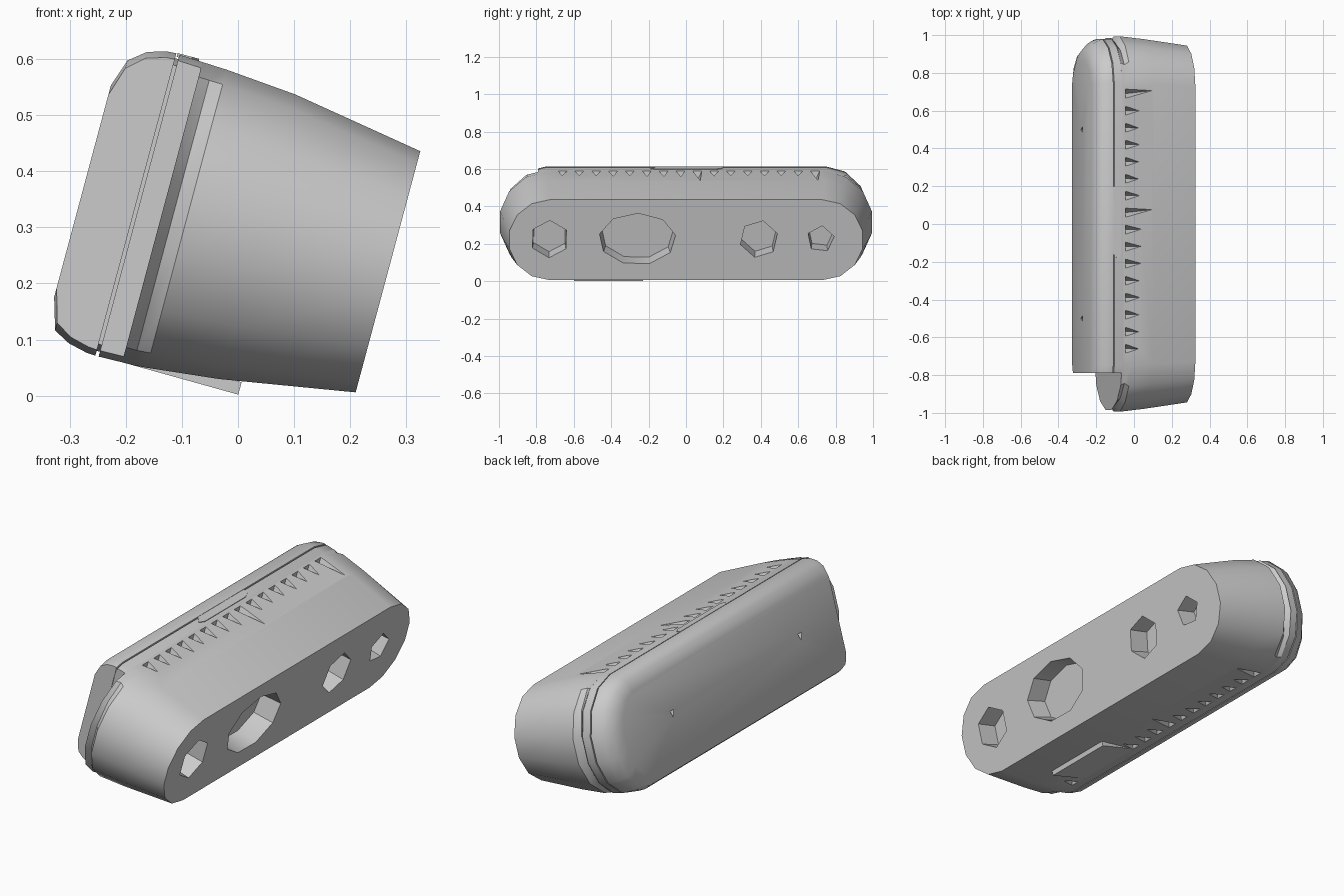
import bpy, bmesh, math, random
from mathutils import Vector

cube = bpy.data.objects.get("Cube")
if cube:
    bpy.data.objects.remove(cube, do_unlink=True)

random.seed(4)
TILT = math.radians(15)
HEIGHT = 0.562          # height of the tilted body at its widest section
SEGMENTS = 7            # facets on each rounded end

grey = bpy.data.materials.new("light_grey")
grey.use_nodes = True
COLOUR = (0.6, 0.6, 0.6, 1)
grey.diffuse_color = COLOUR
grey.node_tree.nodes["Principled BSDF"].inputs["Base Color"].default_value = COLOUR


def place(u, y, v):
    """Local across / along / up coordinates to the tilted world frame."""
    c, s = math.cos(TILT), math.sin(TILT)
    return Vector((c * u + s * v, y, c * v - s * u))


def finish(bm, name):
    bmesh.ops.recalc_face_normals(bm, faces=bm.faces[:])
    mesh = bpy.data.meshes.new(name)
    bm.to_mesh(mesh)
    bm.free()
    mesh.materials.append(grey)
    obj = bpy.data.objects.new(name, mesh)
    bpy.context.collection.objects.link(obj)
    return obj


def select_only(obj):
    bpy.ops.object.select_all(action='DESELECT')
    obj.select_set(True)
    bpy.context.view_layer.objects.active = obj


def smooth(obj):
    select_only(obj)
    bpy.ops.object.shade_smooth_by_angle(angle=math.radians(35))


def bridge(bm, rings):
    """Join equal rings of points into a closed solid."""
    rings = [[bm.verts.new(place(*p)) for p in ring] for ring in rings]
    n = len(rings[0])
    for a, b in zip(rings, rings[1:]):
        for i in range(n):
            j = (i + 1) % n
            bm.faces.new((a[i], a[j], b[j], b[i]))
    bm.faces.new(rings[0])
    bm.faces.new(rings[-1])


def stadium(u, low, high, flat, length):
    """Long section with rounded ends; flat is the straight half length."""
    mid, half = (low + high) / 2, (high - low) / 2
    ring = []
    for side in (1, -1):
        for i in range(SEGMENTS + 1):
            a = math.pi * (i / SEGMENTS - 0.5)
            ring.append((u, side * (flat + (length - flat) * math.cos(a)),
                         mid + side * half * math.sin(a)))
    return ring


def loft(name, sections, cut_front=None):
    bm = bmesh.new()
    bridge(bm, [stadium(*s) for s in sections])
    if cut_front is not None:
        bmesh.ops.bisect_plane(bm, geom=bm.verts[:] + bm.edges[:] + bm.faces[:],
                               plane_co=(0, cut_front, 0), plane_no=(0, -1, 0),
                               clear_outer=True)
        edges = [e for e in bm.edges if e.is_boundary]
        bmesh.ops.holes_fill(bm, edges=edges, sides=0)
    return finish(bm, name)


def carve(obj, cutter):
    cutter.hide_render = True
    mod = obj.modifiers.new("carve", 'BOOLEAN')
    mod.operation = 'DIFFERENCE'
    mod.solver = 'EXACT'
    mod.object = cutter
    select_only(obj)
    bpy.ops.object.modifier_apply(modifier=mod.name)
    bpy.data.objects.remove(cutter, do_unlink=True)


def pocket(bm, u_out, u_in, y, v, ry, rv, sides, turn, taper):
    """Polygonal pocket running across the body."""
    def ring(u, k):
        return [(u, y + k * ry * math.cos(turn + math.tau * i / sides),
                 v + k * rv * math.sin(turn + math.tau * i / sides))
                for i in range(sides)]
    bridge(bm, [ring(u_out, 1), ring(u_in, taper)])


# Main body, with a crease running round the ends beside the cover
body = loft("main_body", [
    (0.201, 0.06, 0.505, 0.73, 0.95),
    (-0.04, 0.02, 0.545, 0.74, 0.985),
    (-0.17, 0.006, 0.556, 0.75, 1.0),
    (-0.195, 0.004, 0.557, 0.75, 0.965),
    (-0.215, 0.004, 0.558, 0.75, 0.99)])

# Socket pockets in the wide flat face
bm = bmesh.new()
for y, ry, rv, sides, turn in ((-0.73, 0.105, 0.105, 6, 0.5),
                               (-0.26, 0.21, 0.145, 9, 0.15),
                               (0.39, 0.105, 0.105, 6, 0.3),
                               (0.72, 0.075, 0.075, 5, 0.2)):
    pocket(bm, 0.23, 0.1, y, 0.287, ry, rv, sides, turn, 0.92)
carve(body, finish(bm, "socket_cutter"))

# Rows of pointed vents along the top and bottom
bm = bmesh.new()
for i in range(16):
    y = 0.69 - i * 0.09
    reach = 0.12 if i in (0, 7) else random.uniform(-0.01, 0.02)
    points = [(-0.2, y - 0.03, 0.57), (-0.2, y + 0.03, 0.57),
              (-0.1 + reach, y + reach * 0.2, 0.565), (-0.185, y, 0.505)]
    for flip in (False, True):
        vs = [bm.verts.new(place(u, py, HEIGHT - v if flip else v))
              for u, py, v in points]
        for a, b, c in ((0, 1, 2), (0, 1, 3), (1, 2, 3), (2, 0, 3)):
            bm.faces.new((vs[a], vs[b], vs[c]))
carve(body, finish(bm, "vent_cutter"))
smooth(body)

# Side cover in two layers with a fine seam, cut square at the front
FRONT = -0.79
rim = loft("cover_rim", [
    (-0.215, 0.004, 0.558, 0.75, 0.985),
    (-0.258, 0.003, 0.56, 0.75, 0.985)], FRONT)
cover = loft("side_cover", [
    (-0.264, 0.003, 0.561, 0.75, 0.985),
    (-0.28, 0.004, 0.56, 0.75, 0.98),
    (-0.315, 0.012, 0.55, 0.75, 0.96),
    (-0.345, 0.028, 0.526, 0.745, 0.925),
    (-0.362, 0.085, 0.475, 0.74, 0.87)], FRONT)
core = loft("seam_core", [
    (-0.25, 0.012, 0.552, 0.74, 0.97),
    (-0.27, 0.012, 0.552, 0.74, 0.97)], FRONT + 0.003)

# Small screw pits in the cover
bm = bmesh.new()
for y in (-0.5, 0.5):
    pocket(bm, -0.38, -0.335, y, 0.285, 0.018, 0.025, 3, 0.5, 0.8)
carve(cover, finish(bm, "screw_cutter"))
for part in (rim, cover, core):
    smooth(part)

# Thin latch plate across the seam on top
outline = [(-0.262, -0.16), (-0.235, -0.19), (-0.222, -0.16),
           (-0.222, 0.16), (-0.235, 0.19), (-0.262, 0.2)]
bm = bmesh.new()
bridge(bm, [[(u, y, v) for u, y in outline] for v in (0.555, 0.562)])
finish(bm, "latch_plate")

# Thin lip under the body
bm = bmesh.new()
bridge(bm, [[(-0.2, y, 0.004), (0.0, y, 0.002), (0.0, y, 0.025), (-0.2, y, 0.02)]
            for y in (-0.6, -0.23)])
finish(bm, "bottom_lip")
